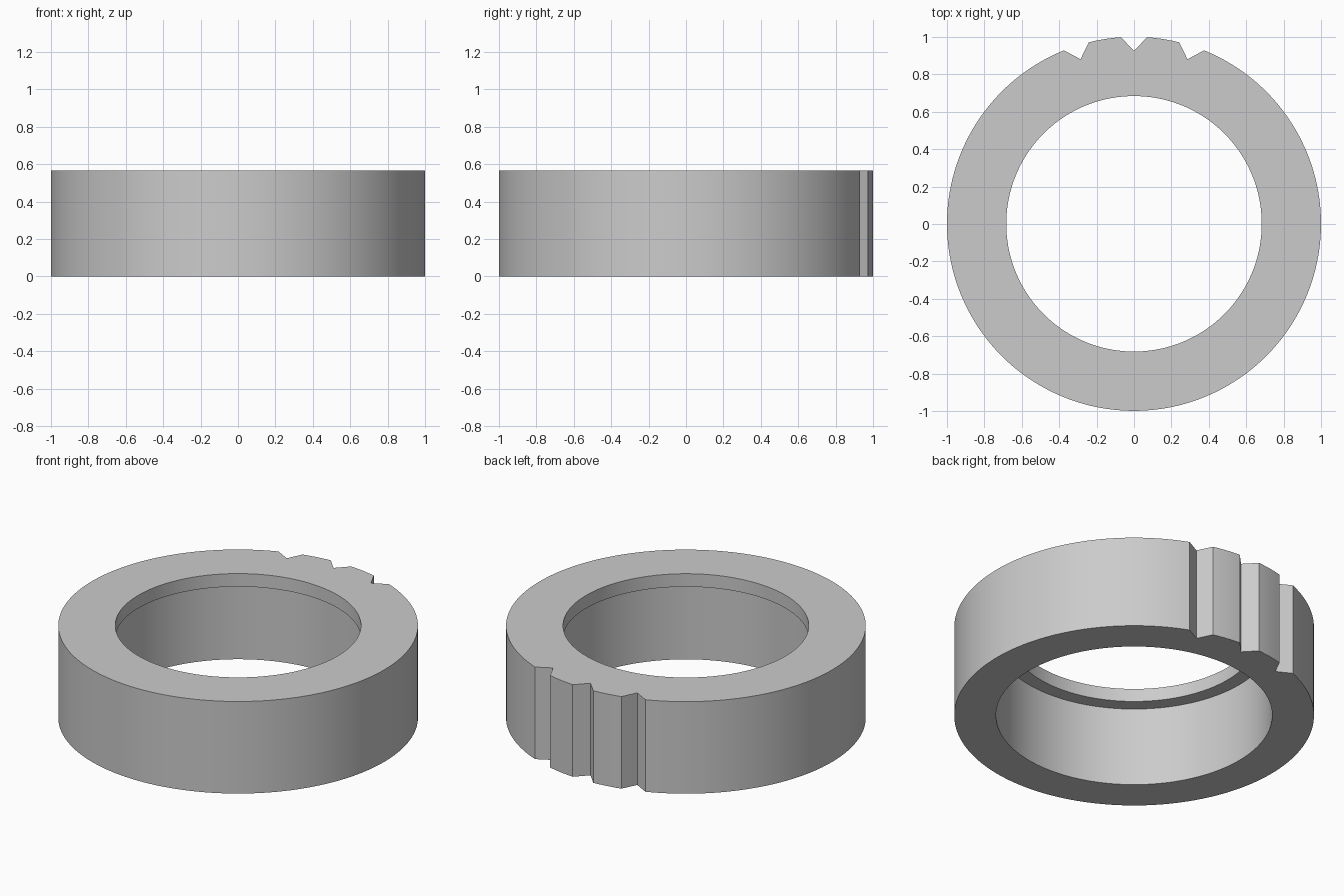
import bpy
import bmesh
from math import radians, cos, sin
from mathutils import Vector

if "Cube" in bpy.data.objects:
    bpy.data.objects.remove(bpy.data.objects["Cube"], do_unlink=True)

HEIGHT, LIP_Z = 0.565, 0.485
OUTER, BORE, LIP, NOTCH_FLOOR = 1.0, 0.768, 0.683, 0.925
STEP = 2                       # degrees per segment
NOTCHES = (72, 90, 108)        # notch centres on the back
HALF = 4                       # half width of a notch in degrees


def polar(r, deg):
    return Vector((r * cos(radians(deg)), r * sin(radians(deg)), 0))


def rim(deg):
    """Outer outline, with straight-sided V notches."""
    for n in NOTCHES:
        off = deg - n
        if abs(off) < HALF:
            edge = polar(OUTER, n + (HALF if off > 0 else -HALF))
            return polar(NOTCH_FLOOR, n).lerp(edge, abs(off) / HALF)
    return polar(OUTER, deg)


def circle(r):
    return lambda deg: polar(r, deg)


# Cross-section: outer wall, lip at the top, wider bore below
section = [(rim, 0), (rim, HEIGHT), (circle(LIP), HEIGHT),
           (circle(LIP), LIP_Z), (circle(BORE), LIP_Z), (circle(BORE), 0)]

bm = bmesh.new()
rings = [[bm.verts.new(f(d) + Vector((0, 0.001, z))) for d in range(0, 360, STEP)]
         for f, z in section]
for a, b in zip(rings, rings[1:] + rings[:1]):
    for i in range(len(a)):
        j = (i + 1) % len(a)
        bm.faces.new((a[i], a[j], b[j], b[i]))
bmesh.ops.recalc_face_normals(bm, faces=bm.faces)
mesh = bpy.data.meshes.new("notched_ring")
bm.to_mesh(mesh)
bm.free()

ring = bpy.data.objects.new("notched_ring", mesh)
bpy.context.collection.objects.link(ring)

# Plain grey
grey = bpy.data.materials.new("light_grey")
grey.use_nodes = True
colour = (0.6, 0.6, 0.6, 1)
grey.diffuse_color = colour
grey.node_tree.nodes["Principled BSDF"].inputs["Base Color"].default_value = colour
mesh.materials.append(grey)

# Smooth walls, sharp rims and notches
bpy.ops.object.select_all(action="DESELECT")
ring.select_set(True)
bpy.context.view_layer.objects.active = ring
bpy.ops.object.shade_smooth_by_angle(angle=radians(30))
